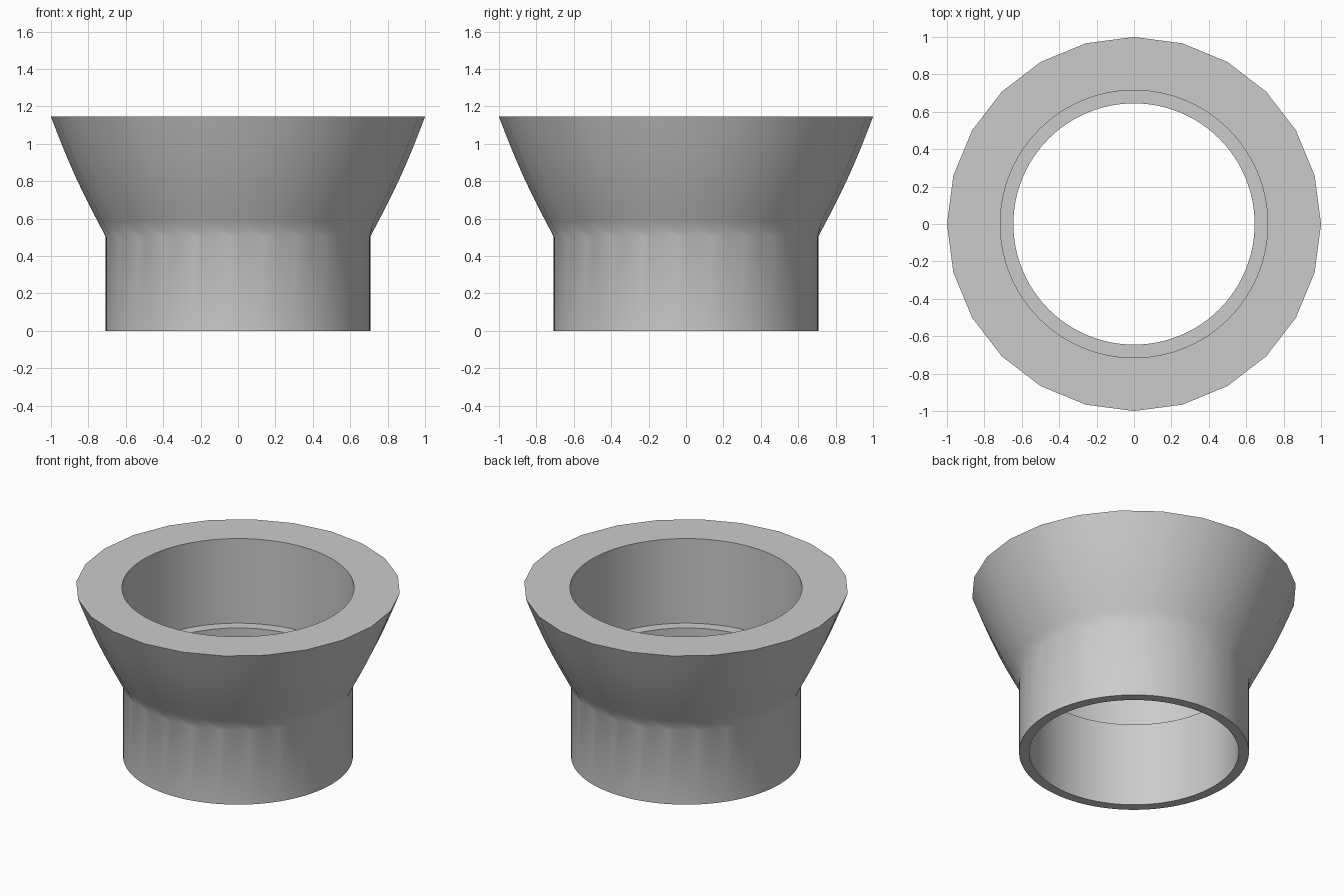
import bpy
import bmesh
import math

cube = bpy.data.objects.get("Cube")
if cube:
    bpy.data.objects.remove(cube, do_unlink=True)

FINE, COARSE = 96, 24      # sides of the tube and of the flared cup
TUBE_R, BORE_R, CUP_R = 0.708, 0.645, 0.715
NECK_Z, LEDGE_Z, TOP_Z = 0.505, 0.57, 1.145
SLICES, BULGE = 8, 0.015

bm = bmesh.new()


def ring(radius, z, sides):
    step = 2 * math.pi / sides
    return [bm.verts.new((radius * math.cos(i * step), radius * math.sin(i * step), z))
            for i in range(sides)]


def connect(a, b):
    """Join ring a to ring b, whose side count is a multiple of a's."""
    n, m = len(a), len(b)
    k = m // n
    for i in range(n):
        for j in range(i * k, (i + 1) * k):
            bm.faces.new((a[i], b[j], b[(j + 1) % m]))
        bm.faces.new((a[i], b[(i + 1) * k % m], a[(i + 1) % n]))


# Outer tube
foot_outer = ring(TUBE_R, 0, FINE)
neck = ring(TUBE_R, NECK_Z, FINE)
connect(foot_outer, neck)

# Flared cup with a slightly bowed side
below = neck
for s in range(1, SLICES + 1):
    t = s / SLICES
    radius = TUBE_R + (1 - TUBE_R) * t + BULGE * math.sin(math.pi * t)
    current = ring(radius, NECK_Z + (TOP_Z - NECK_Z) * t, COARSE)
    connect(current, below)
    below = current

# Rim, wide upper bore, ledge, narrow lower bore and foot
previous = below
for radius, z in ((CUP_R, TOP_Z), (CUP_R, LEDGE_Z), (BORE_R, LEDGE_Z), (BORE_R, 0)):
    current = ring(radius, z, FINE)
    connect(previous, current)
    previous = current
connect(previous, foot_outer)

bmesh.ops.recalc_face_normals(bm, faces=bm.faces)
mesh = bpy.data.meshes.new("flared_collar")
bm.to_mesh(mesh)
bm.free()
collar = bpy.data.objects.new("flared_collar", mesh)
bpy.context.collection.objects.link(collar)

# Plain grey material
grey = bpy.data.materials.new("light_grey")
grey.use_nodes = True
colour = (0.6, 0.6, 0.6, 1)
grey.diffuse_color = colour
grey.node_tree.nodes["Principled BSDF"].inputs["Base Color"].default_value = colour
mesh.materials.append(grey)

# Smooth walls, sharp rims
bpy.ops.object.select_all(action="DESELECT")
collar.select_set(True)
bpy.context.view_layer.objects.active = collar
bpy.ops.object.shade_smooth_by_angle(angle=math.radians(35))
